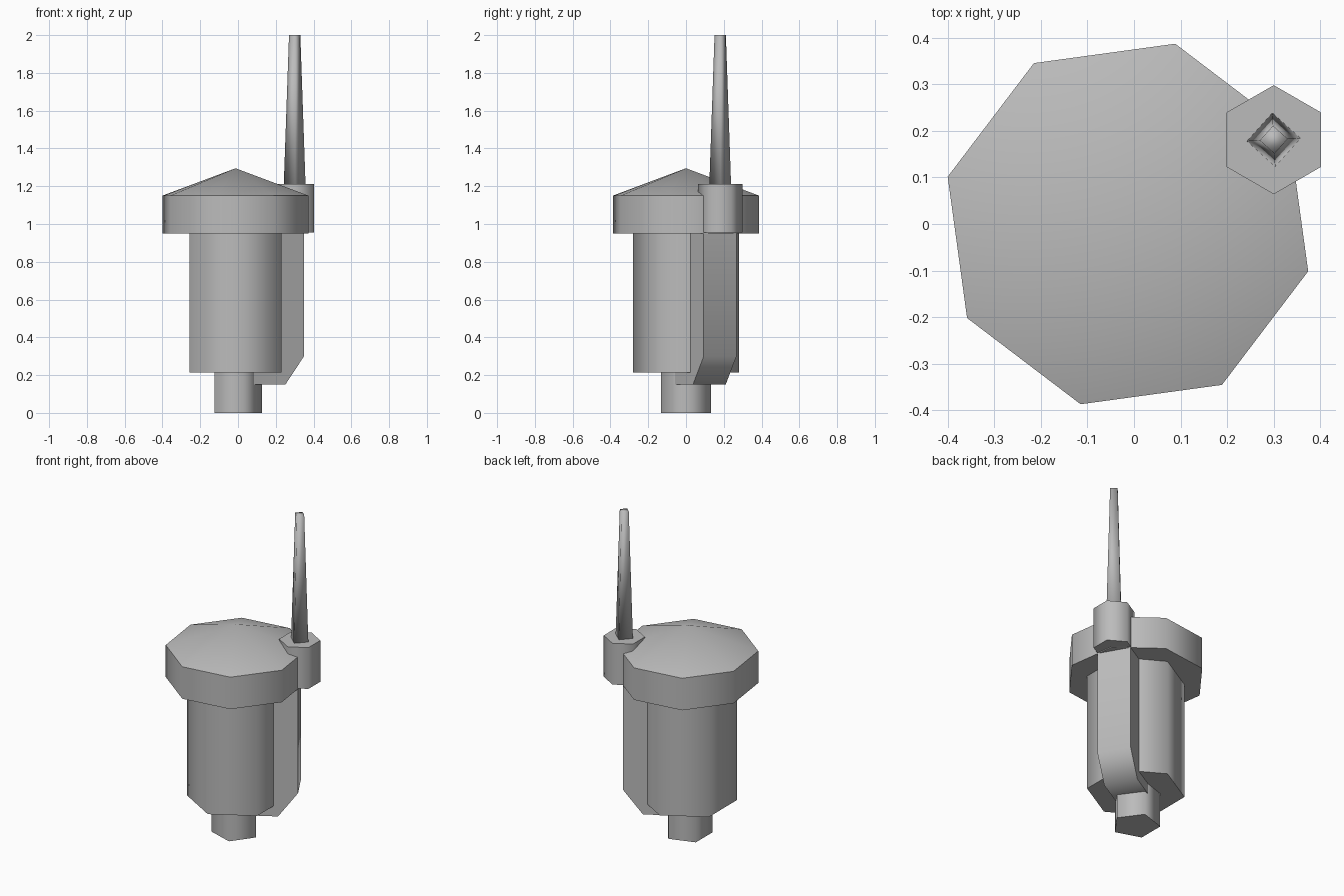
import bpy, bmesh, math
from mathutils import Matrix, Vector

cube = bpy.data.objects.get("Cube")
if cube:
    bpy.data.objects.remove(cube, do_unlink=True)

grey = bpy.data.materials.new("plain grey")
grey.use_nodes = True
GREY = (0.5, 0.5, 0.5, 1)
grey.diffuse_color = GREY
grey.node_tree.nodes["Principled BSDF"].inputs["Base Color"].default_value = GREY

AXIS = Vector((-0.013, 0, 0))     # centre of the main column
MAST = Vector((0.30, 0.181, 0))   # centre of the side mast


def finish(name, bm, smooth):
    bmesh.ops.recalc_face_normals(bm, faces=bm.faces)
    mesh = bpy.data.meshes.new(name)
    bm.to_mesh(mesh)
    bm.free()
    mesh.materials.append(grey)
    obj = bpy.data.objects.new(name, mesh)
    bpy.context.collection.objects.link(obj)
    bpy.ops.object.select_all(action="DESELECT")
    obj.select_set(True)
    bpy.context.view_layer.objects.active = obj
    bpy.ops.object.shade_smooth_by_angle(angle=math.radians(smooth))
    return obj


def prism(name, centre, sides, turn, rings, smooth=65):
    """Stack polygon rings of (radius, height); a zero radius makes a point."""
    bm = bmesh.new()
    loops = []
    for radius, z in rings:
        angles = [math.radians(turn) + math.tau * i / sides for i in range(sides)]
        if radius == 0:
            angles = angles[:1]
        loops.append([bm.verts.new(centre + Vector((radius * math.cos(a), radius * math.sin(a), z)))
                      for a in angles])
    for low, high in zip(loops, loops[1:]):
        for i in range(sides):
            j = (i + 1) % sides
            if len(high) == 1:
                bm.faces.new((low[i], low[j], high[0]))
            else:
                bm.faces.new((low[i], low[j], high[j], high[i]))
    bm.faces.new(loops[0][::-1])
    if len(loops[-1]) > 1:
        bm.faces.new(loops[-1])
    return finish(name, bm, smooth)


# Main column
prism("base_peg", AXIS, 5, 0, [(0.139, 0), (0.139, 0.23)], 75)
prism("body", AXIS, 6, 30, [(0.28, 0.215), (0.28, 0.96)])
prism("cap", AXIS, 8, -14.7, [(0.4, 0.95), (0.4, 1.15), (0, 1.295)])

# Side mast
prism("mast_socket", MAST, 6, 30, [(0.117, 0.955), (0.117, 1.213)])
prism("mast", MAST, 4, 3, [(0.058, 1.2), (0.03, 2.0)], 100)

# Side fin: chamfered profile, extruded across and turned towards the mast
bm = bmesh.new()
outline = [(0.055, 0.15), (0.247, 0.15), (0.361, 0.3), (0.361, 0.95), (0.055, 0.95)]
face = bm.faces.new([bm.verts.new((r, -0.1, z)) for r, z in outline])
side = bmesh.ops.extrude_face_region(bm, geom=[face])
moved = [v for v in side["geom"] if isinstance(v, bmesh.types.BMVert)]
bmesh.ops.translate(bm, verts=moved, vec=(0, 0.2, 0))
bm.transform(Matrix.Translation(AXIS) @ Matrix.Rotation(math.radians(30), 4, "Z"))
finish("side_fin", bm, 65)
